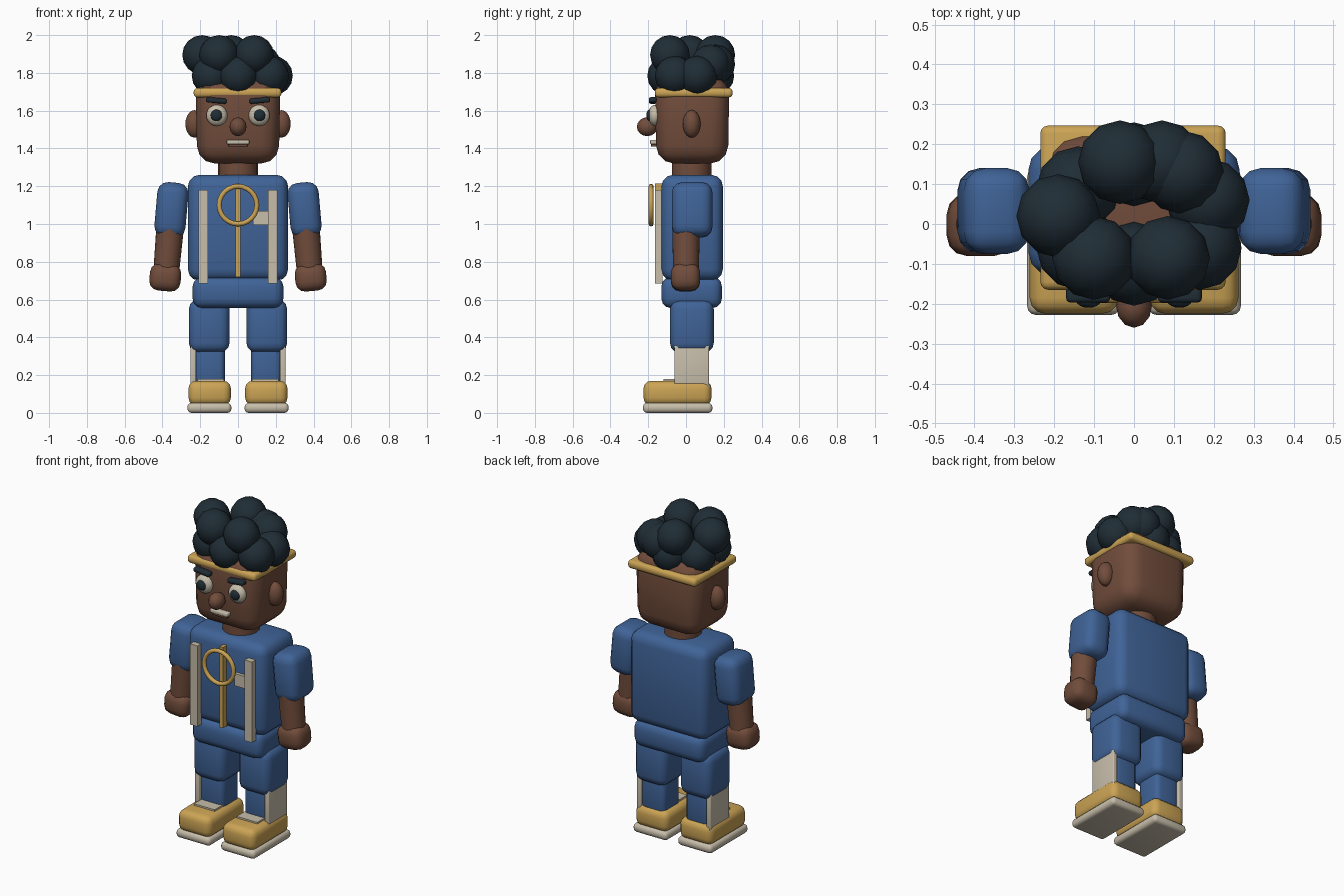
import bpy, bmesh, math
from mathutils import Matrix

if "Cube" in bpy.data.objects:
    bpy.data.objects.remove(bpy.data.objects["Cube"], do_unlink=True)


def material(name, rgb):
    m = bpy.data.materials.new(name)
    m.use_nodes = True
    m.diffuse_color = (*rgb, 1)
    m.node_tree.nodes["Principled BSDF"].inputs["Base Color"].default_value = (*rgb, 1)
    return m


BLUE = material("blue cloth", (0.05, 0.125, 0.31))
SKIN = material("brown skin", (0.165, 0.073, 0.044))
GOLD = material("gold", (0.6, 0.37, 0.09))
CREAM = material("cream", (0.57, 0.51, 0.40))
DARK = material("dark hair", (0.014, 0.026, 0.036))


def finish(name, bm, mat, loc, tilt=0):
    """Turn a bmesh into a smooth-shaded object, tilted about the y axis."""
    bm.transform(Matrix.Translation(loc) @ Matrix.Rotation(math.radians(tilt), 4, "Y"))
    mesh = bpy.data.meshes.new(name)
    bm.to_mesh(mesh)
    bm.free()
    mesh.materials.append(mat)
    ob = bpy.data.objects.new(name, mesh)
    bpy.context.collection.objects.link(ob)
    bpy.ops.object.select_all(action="DESELECT")
    ob.select_set(True)
    bpy.context.view_layer.objects.active = ob
    bpy.ops.object.shade_smooth_by_angle(angle=math.radians(42))
    return ob


def box(name, mat, x, y, z, bevel=0.0, tilt=0, taper=1.0):
    """Rounded box from (min, max) ranges; taper narrows its lower end."""
    bm = bmesh.new()
    bmesh.ops.create_cube(bm, size=1)
    for v in bm.verts:
        k = taper if v.co.z < 0 else 1
        v.co.x *= (x[1] - x[0]) * k
        v.co.y *= (y[1] - y[0]) * k
        v.co.z *= z[1] - z[0]
    if bevel:
        bmesh.ops.bevel(bm, geom=bm.edges[:], offset=bevel, segments=3,
                        profile=0.5, affect="EDGES", clamp_overlap=True)
    return finish(name, bm, mat, [sum(r) / 2 for r in (x, y, z)], tilt)


def ball(name, mat, loc, radii, seg=16, rings=10):
    bm = bmesh.new()
    bmesh.ops.create_uvsphere(bm, u_segments=seg, v_segments=rings, radius=1)
    bm.transform(Matrix.Diagonal((*radii, 1)))
    return finish(name, bm, mat, loc)


def rod(name, mat, loc, r_low, r_top, height, tilt=0):
    bm = bmesh.new()
    bmesh.ops.create_cone(bm, cap_ends=True, segments=16, radius1=r_low,
                          radius2=r_top, depth=height)
    return finish(name, bm, mat, loc, tilt)


# Trunk, neck and head
box("pelvis", BLUE, (-0.24, 0.24), (-0.13, 0.19), (0.555, 0.72), 0.05)
box("torso", BLUE, (-0.265, 0.265), (-0.13, 0.195), (0.70, 1.26), 0.06)
rod("neck", SKIN, (0, 0.03, 1.27), 0.105, 0.105, 0.18)
box("head", SKIN, (-0.225, 0.225), (-0.165, 0.23), (1.32, 1.78), 0.095, taper=0.96)
box("headband", GOLD, (-0.235, 0.23), (-0.165, 0.247), (1.67, 1.72), 0.02)

# Face
ball("nose", SKIN, (0, -0.205, 1.515), (0.045, 0.055, 0.05), 12, 8)
box("mouth", CREAM, (-0.06, 0.06), (-0.19, -0.15), (1.422, 1.445), 0.006)
box("lower_lip", SKIN, (-0.05, 0.05), (-0.185, -0.15), (1.41, 1.424), 0.004)

# Jacket front: zip and ring
box("zip", GOLD, (-0.012, 0.012), (-0.163, -0.125), (0.72, 1.215))
box("chest_tag", CREAM, (0.08, 0.17), (-0.15, -0.125), (0.995, 1.07))
bpy.ops.mesh.primitive_torus_add(location=(0, -0.185, 1.1), rotation=(math.pi / 2, 0, 0),
                                 major_radius=0.1, minor_radius=0.013,
                                 major_segments=24, minor_segments=8)
ring = bpy.context.object
ring.name = "chest_ring"
ring.data.materials.append(GOLD)
bpy.ops.object.shade_smooth()

# Mirrored parts
for side, s in (("left", 1), ("right", -1)):
    def span(a, b):
        return tuple(sorted((s * a, s * b)))

    ball(side + "_ear", SKIN, (s * 0.23, 0.03, 1.53), (0.05, 0.047, 0.073), 14, 10)
    ball(side + "_eye", CREAM, (s * 0.112, -0.165, 1.575), (0.056, 0.035, 0.056))
    ball(side + "_pupil", DARK, (s * 0.114, -0.192, 1.575), (0.031, 0.018, 0.031))
    box(side + "_eyebrow", DARK, span(0.06, 0.17), (-0.197, -0.155), (1.64, 1.668),
        0.011, tilt=-5 * s)

    box(side + "_brace", CREAM, span(0.16, 0.21), (-0.165, -0.125), (0.685, 1.18))
    box(side + "_sleeve", BLUE, span(0.27, 0.435), (-0.075, 0.14), (0.93, 1.22),
        0.055, tilt=-5 * s)
    rod(side + "_forearm", SKIN, (s * 0.37, 0.0, 0.86), 0.068, 0.073, 0.24, -5 * s)
    box(side + "_hand", SKIN, span(0.302, 0.468), (-0.08, 0.075), (0.645, 0.79),
        0.05, tilt=-5 * s)

    box(side + "_thigh", BLUE, span(0.045, 0.26), (-0.085, 0.147), (0.32, 0.6), 0.05)
    box(side + "_shin", BLUE, span(0.07, 0.23), (-0.05, 0.115), (0.13, 0.37), 0.03)
    box(side + "_leg_stripe", CREAM, span(0.222, 0.252), (-0.062, 0.122), (0.11, 0.36), 0.006)
    box(side + "_shoe", GOLD, span(0.038, 0.262), (-0.225, 0.135), (0.04, 0.17), 0.04)
    box(side + "_shoe_tongue", CREAM, span(0.075, 0.215), (-0.12, -0.04), (0.15, 0.18))
    box(side + "_sole", CREAM, span(0.035, 0.268), (-0.228, 0.14), (0, 0.053), 0.022)

# Curly hair: upper and lower clumps around the crown
upper = [(-0.19, 0.02), (-0.1, -0.085), (0.085, -0.085), (-0.035, 0.155)]
lower = [(0.185, 0.06), (0.0, -0.1), (-0.14, 0.09), (0.165, -0.06),
         (-0.14, -0.06), (0.0, 0.15)]
middle = [(0.12, 0.13), (0.07, 0.155)]
for height, spots in ((1.895, upper), (1.845, middle), (1.785, lower)):
    for x, y in spots:
        ball("hair_curl", DARK, (x, y, height), (0.105, 0.105, 0.105), 12, 8)
